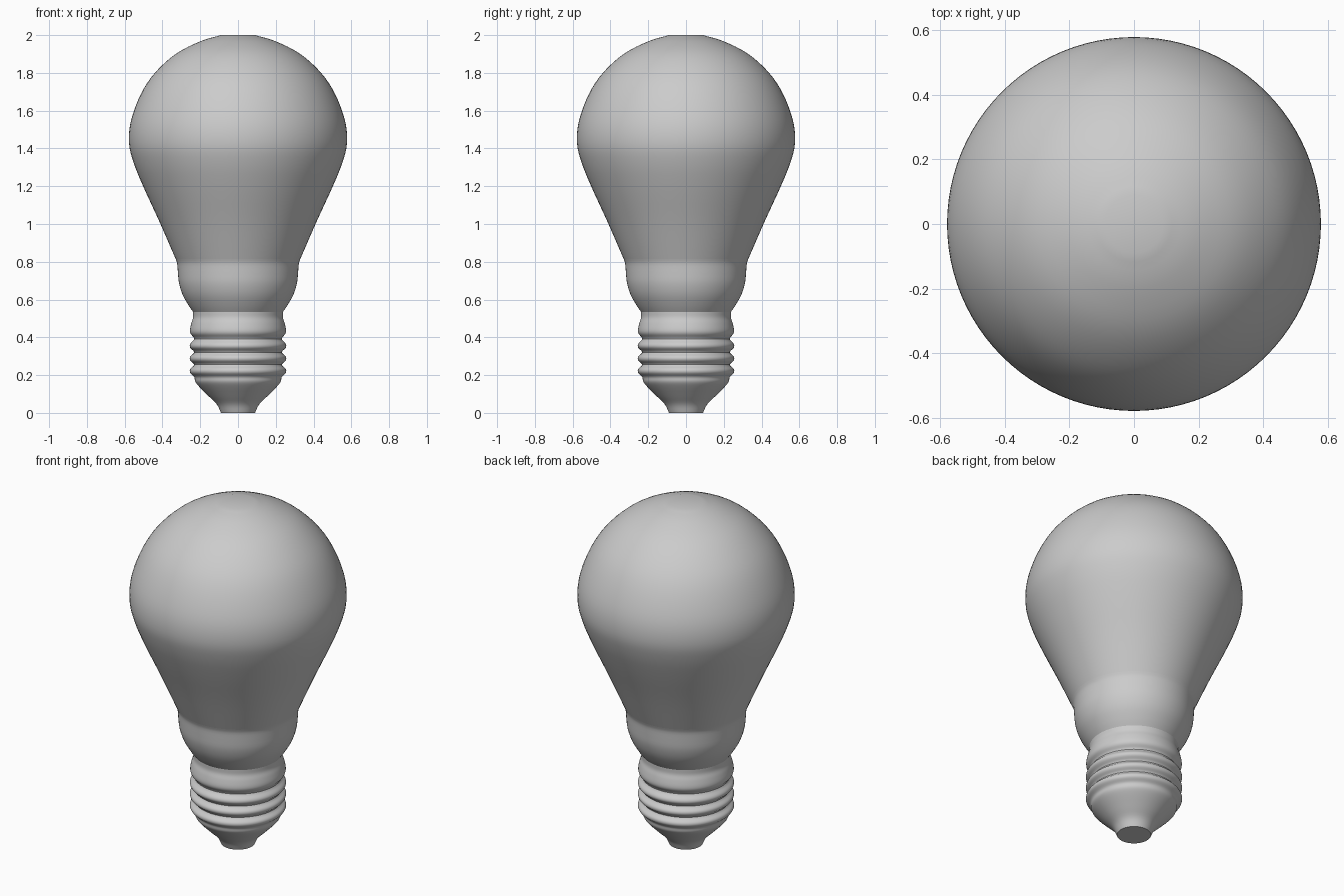
import bpy, bmesh, math
from mathutils import Vector

if "Cube" in bpy.data.objects:
    bpy.data.objects.remove(bpy.data.objects["Cube"])

SEGMENTS = 96

grey = bpy.data.materials.new("plain_grey")
grey.diffuse_color = (0.6, 0.6, 0.6, 1)
grey.use_nodes = True
grey.node_tree.nodes["Principled BSDF"].inputs["Base Color"].default_value = grey.diffuse_color


def smooth_curve(pts, steps):
    """Catmull-Rom resampling of an (r, z) profile."""
    p = [Vector(q) for q in pts]
    p = [2 * p[0] - p[1]] + p + [2 * p[-1] - p[-2]]
    out = []
    for a, b, c, d in zip(p, p[1:], p[2:], p[3:]):
        for i in range(steps):
            t = i / steps
            out.append(0.5 * (2 * b + (c - a) * t + (2 * a - 5 * b + 4 * c - d) * t * t
                              + (3 * b - a - 3 * c + d) * t ** 3))
    return out + [p[-2]]


def lathe(name, profile, cap_bottom=False, cap_top=False):
    bm = bmesh.new()
    rings = []
    for r, z in profile:
        rings.append([bm.verts.new((r * math.cos(2 * math.pi * i / SEGMENTS),
                                    r * math.sin(2 * math.pi * i / SEGMENTS), z))
                      for i in range(SEGMENTS)])
    for lo, hi in zip(rings, rings[1:]):
        for i in range(SEGMENTS):
            j = (i + 1) % SEGMENTS
            bm.faces.new((lo[i], lo[j], hi[j], hi[i]))
    if cap_bottom:
        bm.faces.new(rings[0][::-1])
    if cap_top:
        bm.faces.new(rings[-1])
    mesh = bpy.data.meshes.new(name)
    bm.to_mesh(mesh)
    bm.free()
    mesh.materials.append(grey)
    ob = bpy.data.objects.new(name, mesh)
    bpy.context.collection.objects.link(ob)
    bpy.ops.object.select_all(action='DESELECT')
    ob.select_set(True)
    bpy.context.view_layer.objects.active = ob
    bpy.ops.object.shade_smooth_by_angle(angle=math.radians(35))


# Glass bulb with its small flat crown
lathe("glass_bulb", smooth_curve([
    (0.33, 0.815), (0.415, 1.01), (0.50, 1.195), (0.553, 1.325), (0.577, 1.43),
    (0.566, 1.55), (0.513, 1.69), (0.44, 1.80), (0.33, 1.90), (0.20, 1.967),
    (0.09, 2.0)], 4), cap_top=True)

# Rounded collar below the glass
lathe("collar", smooth_curve([
    (0.238, 0.535), (0.262, 0.57), (0.293, 0.625), (0.312, 0.685),
    (0.318, 0.74), (0.322, 0.79), (0.33, 0.815)], 3))

# Screw cap: contact tip, cone, ridged thread and neck
base = [(0.09, 0.0), (0.112, 0.045), (0.155, 0.088), (0.205, 0.138), (0.226, 0.165), (0.232, 0.19)]
for z in (0.222, 0.288, 0.355):
    base += [(0.253, z - 0.010), (0.253, z + 0.010), (0.232, z + 0.033)]
base[-1] = (0.232, 0.392)
base += [(0.25, 0.418), (0.254, 0.44), (0.247, 0.475), (0.238, 0.505), (0.238, 0.535)]
lathe("screw_cap", smooth_curve(base, 4), cap_bottom=True)
